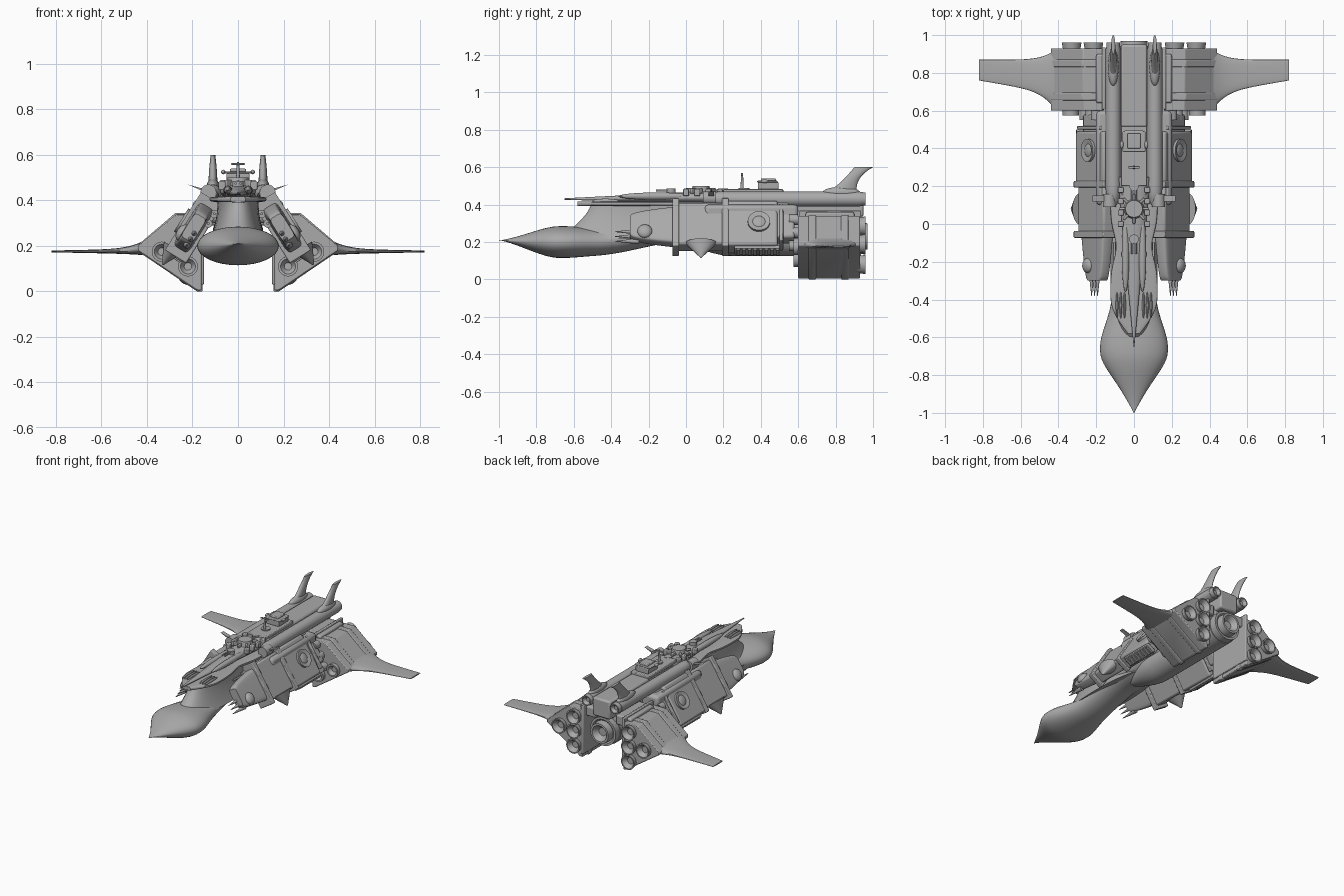
import bpy, bmesh, math
from mathutils import Matrix, Vector

cube = bpy.data.objects.get("Cube")
if cube:
    bpy.data.objects.remove(cube, do_unlink=True)

grey = bpy.data.materials.new("hull_grey")
grey.use_nodes = True
grey.diffuse_color = (.4, .4, .4, 1)
shader = grey.node_tree.nodes["Principled BSDF"]
shader.inputs["Base Color"].default_value = grey.diffuse_color

# Tilted frame of the left side pod: x is outward, y is aft, z runs up the slab
LEVEL = Matrix.Identity(4)
POD = Matrix.Translation((.195, 0, .28)) @ Matrix.Rotation(-math.radians(32), 4, 'Y')
FLANK = .11  # distance of the flank tubes and fins from the middle


def finish(name, bm, mirror, frame, bevel=0):
    """Turn a bmesh into a shaded object, mirrored to the other side if asked."""
    bm.transform(frame)
    bmesh.ops.recalc_face_normals(bm, faces=bm.faces)
    mesh = bpy.data.meshes.new(name)
    bm.to_mesh(mesh)
    bm.free()
    part = bpy.data.objects.new(name, mesh)
    bpy.context.collection.objects.link(part)
    mesh.materials.append(grey)
    if bevel:
        edges = part.modifiers.new("soft_edges", 'BEVEL')
        edges.width, edges.segments = bevel, 2
    if mirror:
        part.modifiers.new("other_side", 'MIRROR')
    bpy.ops.object.select_all(action='DESELECT')
    part.select_set(True)
    bpy.context.view_layer.objects.active = part
    bpy.ops.object.shade_smooth_by_angle(angle=math.radians(35))


def place(axis, along, a, b):
    return {'x': (along, a, b), 'y': (a, along, b), 'z': (a, b, along)}[axis]


def bridge(bm, rings):
    """Join rings of vertices into a closed skin with capped ends."""
    for ring, following in zip(rings, rings[1:]):
        for i in range(len(ring)):
            bm.faces.new((ring[i - 1], ring[i], following[i], following[i - 1]))
    bm.faces.new(rings[0])
    bm.faces.new(rings[-1])


def skin(name, axis, stations, mirror=False, frame=LEVEL, sides=32, power=2):
    """Loft super-ellipses; a station is (position, centre, half, centre, half)."""
    bm, rings = bmesh.new(), []
    for along, mid_a, half_a, mid_b, half_b in stations:
        ring = []
        for i in range(sides):
            c, s = math.cos(math.tau * i / sides), math.sin(math.tau * i / sides)
            a = math.copysign(abs(c) ** (2 / power), c) * half_a
            b = math.copysign(abs(s) ** (2 / power), s) * half_b
            ring.append(bm.verts.new(place(axis, along, mid_a + a, mid_b + b)))
        rings.append(ring)
    bridge(bm, rings)
    finish(name, bm, mirror, frame)


def steps(start, end, count=24):
    """Pairs of position and fraction along a span."""
    return [(start + (end - start) * i / count, i / count) for i in range(count + 1)]


def tube(name, axis, centre, span, radius, tip=1, bore=0, mirror=False, frame=LEVEL):
    """Round bar whose start is scaled by tip; bore hollows out its far end."""
    (a, b), (start, end) = centre, span
    profile = [(start, radius * tip), (end, radius)]
    if bore:
        profile += [(end, radius * bore), ((start + end) / 2, radius * bore / 2)]
    skin(name, axis, [(t, a, r, b, r) for t, r in profile], mirror, frame, sides=24)


def ball(name, centre, radii, mirror=False, frame=LEVEL):
    bm = bmesh.new()
    bmesh.ops.create_uvsphere(bm, u_segments=24, v_segments=12, radius=1)
    bm.transform(Matrix.Translation(centre) @ Matrix.Diagonal((*radii, 1)))
    finish(name, bm, mirror, frame)


def box(name, centre, size, mirror=False, frame=LEVEL, bevel=.005):
    bm = bmesh.new()
    bmesh.ops.create_cube(bm, size=1)
    bm.transform(Matrix.Translation(centre) @ Matrix.Diagonal((*size, 1)))
    finish(name, bm, mirror, frame, bevel)


def prism(name, axis, outline, span, bevel=.005):
    bm = bmesh.new()
    bridge(bm, [[bm.verts.new(place(axis, t, *p)) for p in outline] for t in span])
    finish(name, bm, True, LEVEL, bevel)


def bump(t, middle, spread):
    return math.exp(-((t - middle) / spread) ** 2)


def rise(t, start, end):
    f = min(1, max(0, (t - start) / (end - start)))
    return math.sin(f * math.pi / 2)


# Bulbous ram nose flowing back into the lower hull
hull = []
for y, f in steps(-1, .4, count=64):
    nose, lift = max(.01, rise(y, -1, -.68)), rise(y, -.5, 0) ** 2
    width = (.11 + .07 * bump(y, -.66, .18)) * nose
    height = (.07 + .015 * bump(y, -.66, .15)) * nose ** 1.4
    hull.append((y, 0, width, .21 - .01 * nose + .07 * lift, height))
skin("lower_hull", 'y', hull)

# Round engine body under the spine, ending in the main nozzle
skin("engine_body", 'y', [(y, 0, r, .23, r) for y, r in
     ((y, .04 + .065 * rise(f, 0, .3)) for y, f in steps(0, .88))])
tube("main_nozzle_collar", 'y', (0, .23), (.86, .93), .1, bore=.85)
tube("main_nozzle", 'y', (0, .23), (.9, .97), .07, tip=1.1, bore=.8)
box("spine_web", (0, .5, .3), (.16, .78, .14), bevel=.02)

# Flared neck rising to the deck
neck = []
for z, f in steps(.22, .4):
    bow, flare = -.51 - .17 * (1 - f) ** 1.5, (1 - f) ** 2
    neck.append((z, 0, .09 + .035 * flare, (bow + .2) / 2, (.2 - bow) / 2))
skin("prow_neck", 'z', neck, power=2.3)

# Deck plate, pinched amidships, with a spired prow on top
skin("deck_plate", 'y', [(y, 0, .125 * rise(f, -.05, .25) - .03 * bump(y, -.12, .1), .405, .013)
                         for y, f in steps(-.58, .2)], power=4)
skin("prow_spire", 'y', [(y, 0, .002 + .085 * f, .43 + .01 * f, .004 + .035 * f)
                         for y, f in steps(-.65, .25)])
for i in range(3):
    ball("deck_slot_rib", (.05 + .02 * i, -.43, .42), (.007, .07, .012), mirror=True)
ball("deck_fairing", (.045, -.16, .445), (.02, .2, .02), mirror=True)

# Upper spine and flank tubes
box("upper_spine", (0, .55, .4), (.14, .8, .13), bevel=.012)
skin("flank_tube", 'y', [(y, FLANK, r, .43, r) for y, r in
     ((y, .04 * rise(f, -.04, .1)) for y, f in steps(.1, .93))], mirror=True)
tube("flank_nozzle", 'y', (FLANK, .43), (.92, .96), .035, tip=1.1, bore=.8, mirror=True)

# Swept fins on spindle fairings
ball("fin_fairing", (FLANK, .83, .465), (.028, .1, .03), mirror=True)
fin = []
for z, f in steps(.45, .6):
    front, back = .7 + .2 * f ** .6, .91 + .09 * f ** 3
    fin.append((z, FLANK, .02 - .01 * f ** 2, (front + back) / 2, (back - front) / 2))
skin("swept_fin", 'z', fin, mirror=True)

# Command deck, bridge and mast
box("command_deck", (0, .36, .47), (.14, .32, .025))
box("bridge_block", (0, .44, .5), (.1, .11, .04))
box("bridge_roof", (0, .435, .523), (.12, .11, .01))
box("bridge_cabin", (0, .44, .53), (.07, .08, .02))
ball("bridge_lamp", (.065, .42, .525), (.01, .02, .01), mirror=True)
tube("mast", 'z', (0, .3), (.46, .57), .005, tip=2)
tube("mast_base", 'z', (0, .31), (.46, .49), .03)
box("mast_crossbar", (0, .3, .56), (.06, .012, .008), bevel=.002)

# Deck drum with buttresses, turrets and lockers
tube("deck_drum", 'z', (0, .08), (.44, .5), .045, tip=1.3)
for i in range(8):
    spoke = Matrix.Translation((0, .08, .475)) @ Matrix.Rotation(math.tau * i / 8, 4, 'Z')
    box("drum_buttress", (.06, 0, 0), (.04, .014, .03), frame=spoke)
for y in (-.08, .2):
    tube("turret", 'z', (0, y), (.44, .485), .025)
    tube("turret_barrel", 'y', (.01, .475), (y - .08, y), .005, mirror=True)
for i in range(4):
    box("deck_locker", (.07, .06 * i, .465), (.03, .03, .04), mirror=True)
tube("shoulder_gun", 'y', (.13, .435), (.09, .16), .035, mirror=True)
prism("whisker_vane", 'y', [(.13, .43), (.22, .47), (.13, .445)], (.12, .15), bevel=0)


def pod(make, name, *shape, **options):
    make("pod_" + name, *shape, mirror=True, frame=POD, **options)


# Slanted side pods: tapered front, two slabs and a tail
pod(skin, "front", 'y', [(y, 0, .03 + .01 * f, 0, .06 + .055 * f ** .5)
                         for y, f in steps(-.3, -.04)], power=6)
pod(box, "middle", (0, .08, 0), (.085, .28, .26), bevel=.012)
pod(box, "rear", (0, .35, 0), (.1, .28, .28), bevel=.012)
pod(box, "tail", (0, .53, .01), (.08, .1, .19), bevel=.012)
pod(box, "seam", (0, .51, 0), (.11, .02, .23))
for y in (-.055, .21):
    pod(box, "band", (0, y, 0), (.11, .036, .3))

# Pod fittings: dome, hatch, spike, keel teeth, claws and guns
pod(ball, "dome", (.03, -.22, -.045), (.025, .04, .04))
pod(tube, "hatch", 'x', (.39, 0), (.04, .065), .06, bore=.8)
pod(ball, "hatch_lens", (.05, .39, 0), (.015, .04, .04))
pod(skin, "spike", 'z', [(z, .03, .004 + .045 * f, .08, .004 + .08 * f)
                         for z, f in steps(-.21, -.12, count=4)])
pod(box, "keel_rail", (0, .38, -.145), (.07, .24, .02))
for i in range(8):
    pod(box, "keel_tooth", (0, .28 + .03 * i, -.155), (.06, .018, .015), bevel=.002)
for i in range(3):
    pod(tube, "claw", 'y', (-.015, .03 * i - .08), (-.38, -.25), .016, tip=.1)
for v in (.05, .1):
    pod(tube, "gun", 'y', (-.045, v), (-.1, .1), .018)
    pod(tube, "gun_barrel", 'y', (-.045, v), (-.2, -.1), .006)
pod(box, "shoulder_plate", (-.01, .4, .14), (.07, .3, .06), bevel=.01)
box("pod_pylon", (.13, .35, .35), (.14, .5, .1), mirror=True, bevel=.02)
for i in range(3):
    tube("pod_exhaust", 'y', (.2 + .03 * i, .32 - .07 * i), (.55, .6), .028, bore=.8, mirror=True)


def wedge(name, span, grow):
    """Triangular slice of an engine block, enlarged by grow."""
    inner, bottom, top = .16 - grow, .005 - grow, .34 + grow
    prism(name, 'y', [(inner, bottom), (.18, bottom), (.44 + grow, .18), (.44 + grow, .2),
                      (.27 + grow, top), (inner, top)], span)


# Triangular engine blocks with ribs, intakes and nozzles
wedge("engine_block", (.6, .93), grow=0)
for y in (.675, .85):
    wedge("block_rib", (y - .02, y + .02), grow=.005)
box("block_inner_wall", (.16, .77, .2), (.02, .33, .34), mirror=True)
box("block_strut", (.14, .77, .325), (.12, .26, .07), mirror=True, bevel=.01)
for centre in ((.22, .11), (.335, .175)):
    tube("block_intake", 'y', centre, (.62, .575), .044, bore=.75, mirror=True)
for centre in ((.215, .08), (.215, .185), (.215, .285), (.33, .19)):
    tube("block_nozzle", 'y', centre, (.9, .96), .052, tip=.8, bore=.85, mirror=True)

# Thin outer wings with flared roots
wing = []
for x, f in steps(.42, .82):
    root = (1 - f) ** 6
    front, back = .76 - .07 * (1 - f) - .08 * root, .87 + .05 * root
    thick = .004 + .008 * (1 - f) + .018 * root
    wing.append((x, (front + back) / 2, (back - front) / 2, .176 + .014 * root, thick))
skin("wing", 'x', wing, mirror=True, power=2.6)
